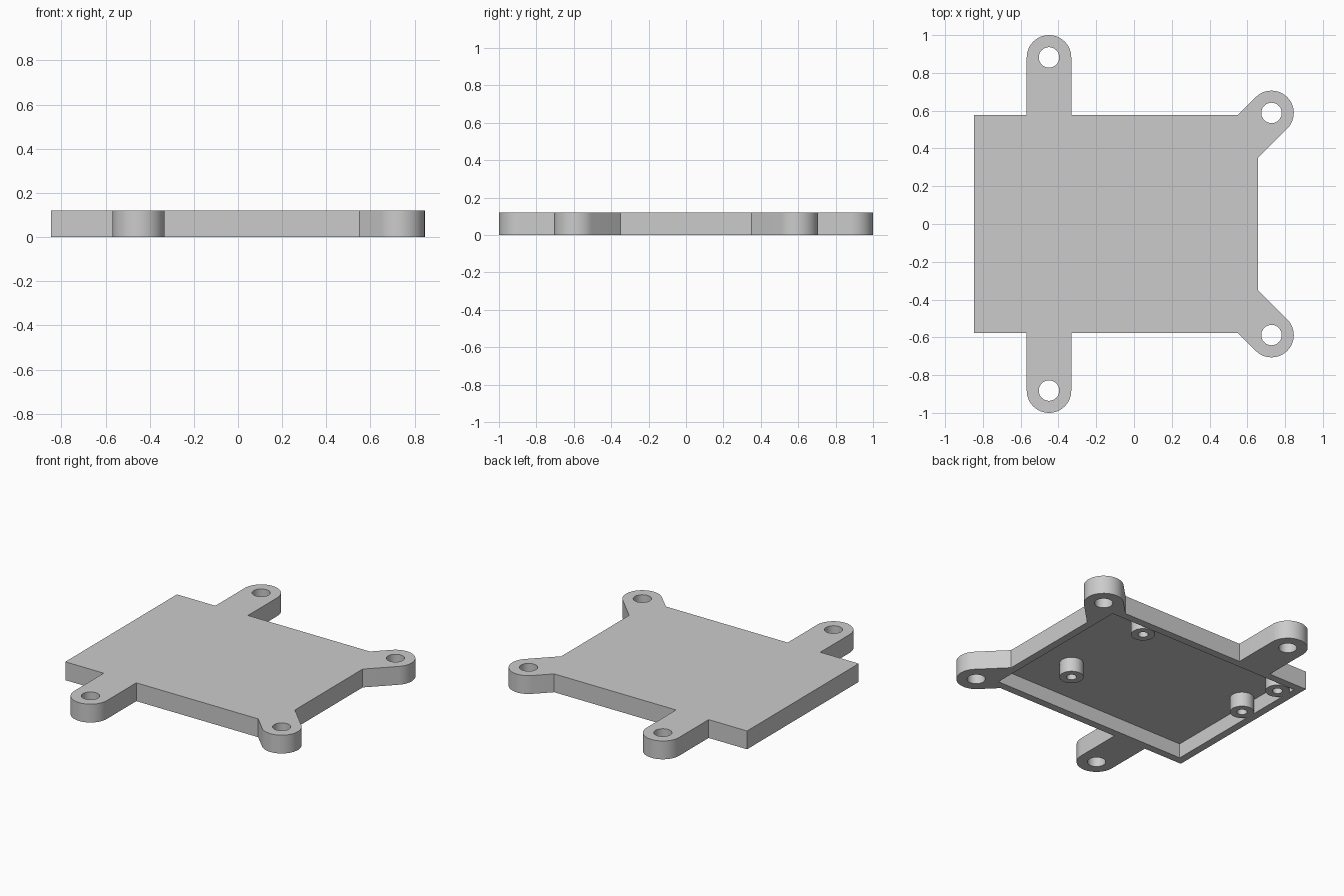
import bpy, bmesh, math

if "Cube" in bpy.data.objects:
    bpy.data.objects.remove(bpy.data.objects["Cube"])

HEIGHT, FLOOR = 0.12, 0.095      # overall thickness, cavity ceiling
LUG_R, HOLE_R = 0.118, 0.054     # mounting lugs
BOSS_R, BORE_R = 0.071, 0.03     # standoffs inside the cavity
LEFT, RIGHT, SIDE, WALL = -0.846, 0.657, 0.577, 0.05

grey = bpy.data.materials.new("grey")
grey.diffuse_color = (0.6, 0.6, 0.6, 1)
grey.use_nodes = True
grey.node_tree.nodes["Principled BSDF"].inputs["Base Color"].default_value = grey.diffuse_color


def arc(cx, cy, r, start, end, n):
    return [(cx + r * math.cos(math.radians(start + (end - start) * i / n)),
             cy + r * math.sin(math.radians(start + (end - start) * i / n)))
            for i in range(n + 1)]


def circle(cx, cy, r, n=48):
    return arc(cx, cy, r, 0, 360, n)[:-1]


def wall(bm, points, z0, z1):
    """Vertical wall around a closed loop; returns its lower and upper edges."""
    rings = [[bm.verts.new((x, y, z)) for x, y in points] for z in (z0, z1)]
    n = len(points)
    for i in range(n):
        j = (i + 1) % n
        bm.faces.new((rings[0][i], rings[0][j], rings[1][j], rings[1][i]))
    return [[bm.edges.get((r[i], r[(i + 1) % n])) for i in range(n)] for r in rings]


def cap(bm, loops, z):
    """Flat face between an outer loop and any holes in it."""
    bmesh.ops.triangle_fill(bm, edges=[e for loop in loops for e in loop],
                            use_beauty=True, normal=(0, 0, z))


def finish(bm, name):
    bmesh.ops.recalc_face_normals(bm, faces=bm.faces[:])
    mesh = bpy.data.meshes.new(name)
    bm.to_mesh(mesh)
    bm.free()
    mesh.materials.append(grey)
    obj = bpy.data.objects.new(name, mesh)
    bpy.context.collection.objects.link(obj)
    bpy.ops.object.select_all(action='DESELECT')
    obj.select_set(True)
    bpy.context.view_layer.objects.active = obj
    bpy.ops.object.shade_smooth_by_angle(angle=math.radians(30))


# Cover outline: back half, then mirrored to the front
side_lug, corner_lug = (-0.45, 0.882), (0.728, 0.588)
diag = LUG_R * math.sqrt(2)
cx, cy = corner_lug
half = [(RIGHT, cy - diag - (cx - RIGHT) + 0.0)]
half += arc(cx, cy, LUG_R, -45, 135, 24)
half += [(cx - diag - (cy - SIDE), SIDE), (side_lug[0] + LUG_R, SIDE)]
half += arc(*side_lug, LUG_R, 0, 180, 24)
half += [(side_lug[0] - LUG_R, SIDE), (LEFT, SIDE)]
outline = half + [(x, -y) for x, y in reversed(half)]

# Cover with lug holes and a cavity open underneath
bm = bmesh.new()
outer = wall(bm, outline, 0, HEIGHT)
holes = [wall(bm, circle(x, s * y, HOLE_R), 0, HEIGHT)
         for x, y in (side_lug, corner_lug) for s in (1, -1)]
x0, x1, y1 = LEFT + WALL, RIGHT - WALL, SIDE - WALL
cavity = wall(bm, [(x0, -y1), (x1, -y1), (x1, y1), (x0, y1)], 0, FLOOR)
cap(bm, [outer[0], cavity[0]] + [h[0] for h in holes], -1)
cap(bm, [outer[1]] + [h[1] for h in holes], 1)
cap(bm, [cavity[1]], -1)
finish(bm, "cover")

# Hollow standoffs, sunk slightly into the cover
for i, (x, y) in enumerate([(0.31, 0.453), (0.31, -0.207), (-0.73, 0.453), (-0.73, 0.126)]):
    bm = bmesh.new()
    tube = wall(bm, circle(x, y, BOSS_R), 0, FLOOR + 0.005)
    bore = wall(bm, circle(x, y, BORE_R, 32), 0, FLOOR + 0.005)
    cap(bm, [tube[0], bore[0]], -1)
    cap(bm, [tube[1], bore[1]], 1)
    finish(bm, f"standoff_{i + 1}")
